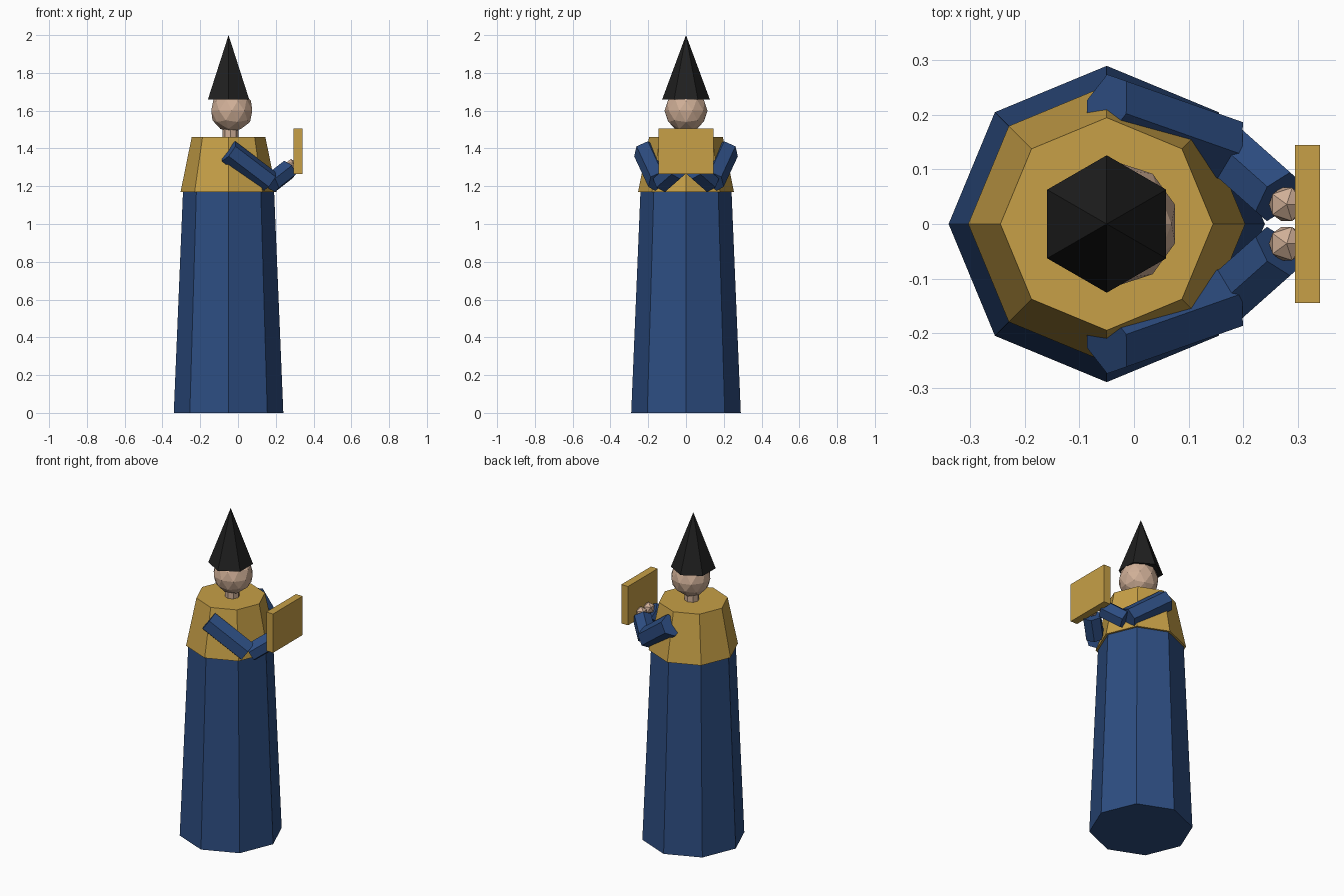
import bpy, bmesh, math
from mathutils import Matrix, Vector

cube = bpy.data.objects.get("Cube")
if cube:
    bpy.data.objects.remove(cube, do_unlink=True)


def material(name, rgb):
    mat = bpy.data.materials.new(name)
    mat.use_nodes = True
    mat.diffuse_color = (*rgb, 1)
    bsdf = mat.node_tree.nodes["Principled BSDF"]
    bsdf.inputs["Base Color"].default_value = (*rgb, 1)
    bsdf.inputs["Roughness"].default_value = 0.9
    return mat


blue = material("robe blue", (0.026, 0.074, 0.22))
gold = material("gold", (0.57, 0.35, 0.063))
skin = material("skin", (0.63, 0.43, 0.31))
black = material("hat black", (0.014, 0.014, 0.014))


def finish(name, bm, mat):
    bmesh.ops.recalc_face_normals(bm, faces=bm.faces)
    mesh = bpy.data.meshes.new(name)
    bm.to_mesh(mesh)
    bm.free()
    mesh.materials.append(mat)
    obj = bpy.data.objects.new(name, mesh)
    bpy.context.collection.objects.link(obj)
    return obj


def prism(name, start, end, r1, r2, sides, mat, side_dir=(0, 1, 0), turn=0.0):
    """Tapered prism between two points; side_dir sets where its first corner points."""
    start, end = Vector(start), Vector(end)
    axis = (end - start).normalized()
    u = Vector(side_dir)
    u = (u - axis * u.dot(axis)).normalized()
    v = axis.cross(u)
    bm = bmesh.new()

    def ring(center, r):
        if r == 0:
            return [bm.verts.new(center)] * sides
        angles = [turn + math.tau * i / sides for i in range(sides)]
        return [bm.verts.new(center + r * (u * math.cos(a) + v * math.sin(a))) for a in angles]

    low, high = ring(start, r1), ring(end, r2)
    for i in range(sides):
        j = (i + 1) % sides
        corners = [low[i], low[j], high[j], high[i]]
        bm.faces.new(corners[:3] if r2 == 0 else corners)
    bm.faces.new(low[::-1])
    if r2:
        bm.faces.new(high)
    return finish(name, bm, mat)


def ball(name, center, radius, detail, mat):
    bm = bmesh.new()
    bmesh.ops.create_icosphere(bm, subdivisions=detail, radius=radius,
                               matrix=Matrix.Translation(center))
    return finish(name, bm, mat)


# Body, stacked on one vertical axis
X = -0.05
prism("robe", (X, 0, 0), (X, 0, 1.175), 0.29, 0.241, 8, blue)
prism("cape", (X, 0, 1.17), (X, 0, 1.46), 0.254, 0.195, 8, gold)
prism("neck", (X + 0.01, 0, 1.44), (X + 0.01, 0, 1.54), 0.042, 0.042, 8, skin)
ball("head", (-0.033, 0, 1.6), 0.114, 2, skin)
prism("hat", (X, 0, 1.66), (X, 0, 2.0), 0.126, 0, 6, black)

# Arms, bent at the elbow and reaching to the book
for label, s in (("front", -1), ("back", 1)):
    shoulder = Vector((-0.05, s * 0.215, 1.385))
    elbow = Vector((0.163, s * 0.14, 1.223))
    bend = Vector((0.175, s * 0.13, 1.217))
    wrist = Vector((0.265, s * 0.05, 1.287))
    for part, a, b, r in (("upper_arm", shoulder, elbow, 0.065),
                          ("forearm", bend, wrist, 0.055)):
        outward = (b - a).cross(Vector((0, 0, 1)))
        prism(f"{label}_{part}", a, b, r, r, 6, blue, outward, math.pi / 6)
    ball(f"{label}_hand", (0.28, s * 0.036, 1.308), 0.036, 1, skin)

# Book
bm = bmesh.new()
bmesh.ops.create_cube(bm, size=1, matrix=Matrix.Translation((0.318, 0, 1.385))
                      @ Matrix.Diagonal((0.046, 0.29, 0.24, 1)))
finish("book", bm, gold)
